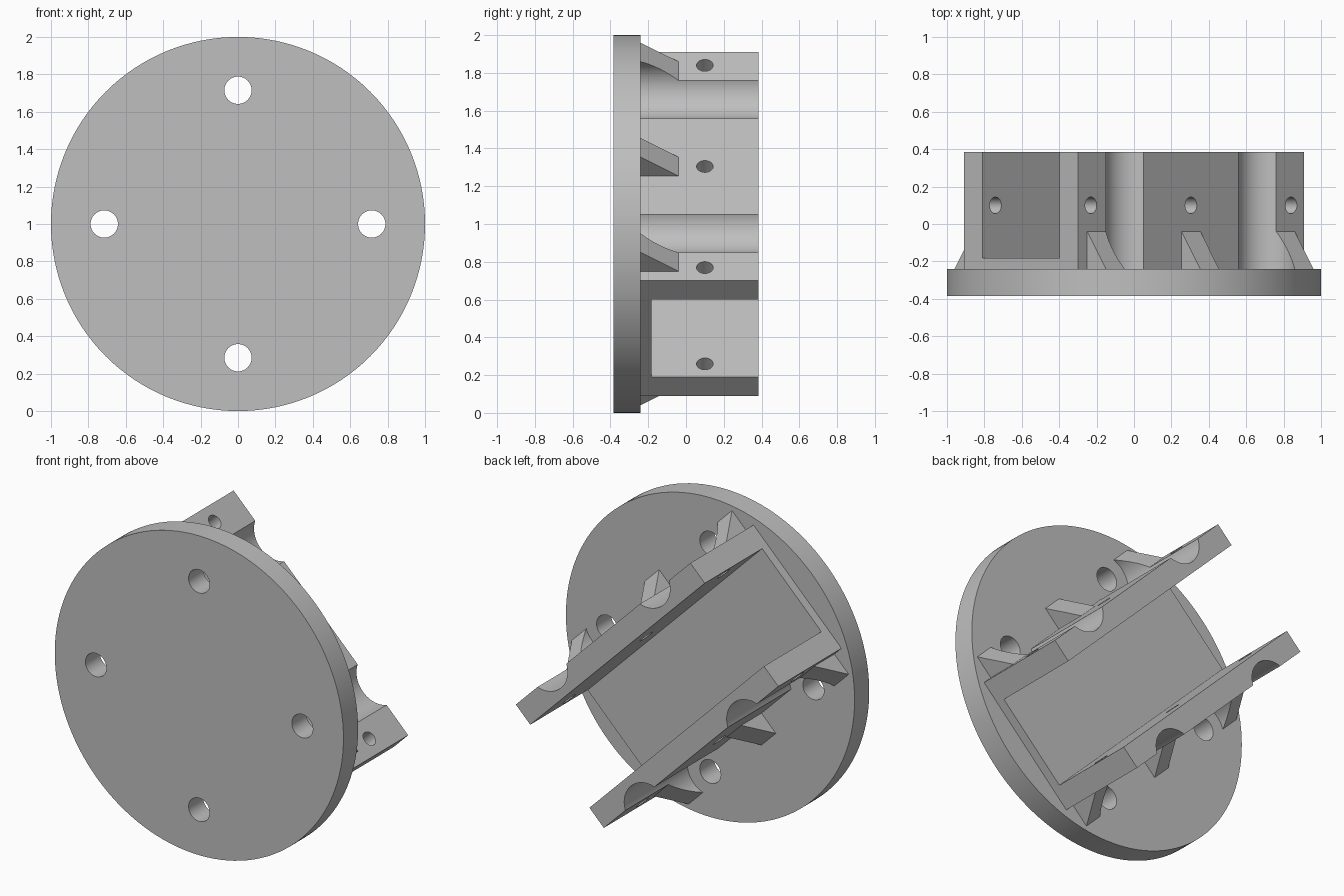
import bpy
import bmesh
from math import pi, radians
from mathutils import Matrix, Vector

if "Cube" in bpy.data.objects:
    bpy.data.objects.remove(bpy.data.objects["Cube"])

grey = bpy.data.materials.new("mid_grey")
grey.use_nodes = True
colour = (0.52, 0.52, 0.52, 1)
grey.diffuse_color = colour
grey.node_tree.nodes["Principled BSDF"].inputs["Base Color"].default_value = colour

CENTRE = Matrix.Translation((0, 0, 1))
TILT = CENTRE @ Matrix.Rotation(pi / 4, 4, 'Y')   # bracket runs diagonally
DISC_BACK, BACK = -0.24, 0.385
OUTER, THICK, HALF_LEN = 0.431, 0.141, 0.855


def make(name, bm, matrix):
    bmesh.ops.recalc_face_normals(bm, faces=bm.faces)
    mesh = bpy.data.meshes.new(name)
    bm.to_mesh(mesh)
    bm.free()
    mesh.materials.append(grey)
    obj = bpy.data.objects.new(name, mesh)
    obj.matrix_world = matrix
    bpy.context.scene.collection.objects.link(obj)
    return obj


def add_box(bm, lo, hi):
    lo, hi = Vector(lo), Vector(hi)
    m = Matrix.Translation((lo + hi) / 2) @ Matrix.Diagonal((*(hi - lo), 1))
    bmesh.ops.create_cube(bm, size=1, matrix=m)


def add_cylinder(bm, centre, radius, depth, axis='Y', segments=48):
    turn = Matrix.Rotation(pi / 2, 4, 'X') if axis == 'Y' else Matrix()
    bmesh.ops.create_cone(bm, cap_ends=True, segments=segments, radius1=radius,
                          radius2=radius, depth=depth,
                          matrix=Matrix.Translation(centre) @ turn)


def cut(obj, cutter):
    mod = obj.modifiers.new("cut", 'BOOLEAN')
    mod.operation, mod.solver, mod.object = 'DIFFERENCE', 'EXACT', cutter
    bpy.context.view_layer.update()
    deps = bpy.context.evaluated_depsgraph_get()
    mesh = bpy.data.meshes.new_from_object(obj.evaluated_get(deps))
    obj.modifiers.clear()
    obj.data = mesh


def smooth(obj):
    bpy.ops.object.select_all(action='DESELECT')
    obj.select_set(True)
    bpy.context.view_layer.objects.active = obj
    bpy.ops.object.shade_smooth_by_angle(angle=radians(30))


# Round base disc with four bolt holes
bm = bmesh.new()
add_cylinder(bm, (0, (DISC_BACK - 0.385) / 2, 0), 1, DISC_BACK + 0.385, segments=128)
disc = make("base_disc", bm, CENTRE)
bm = bmesh.new()
for x, z in ((1, 0), (-1, 0), (0, 1), (0, -1)):
    add_cylinder(bm, (x * 0.715, -0.3, z * 0.715), 0.073, 0.5)
bolt_cutter = make("bolt_hole_cutter", bm, CENTRE)
cut(disc, bolt_cutter)
smooth(disc)

# Cutters for the grooves and cross holes of both walls
bm = bmesh.new()
for side in (-1, 1):
    for x in (-0.502, 0.502):
        add_cylinder(bm, (x, 0.2, side * (OUTER + 0.07)), 0.158, 2, segments=64)
groove_cutter = make("groove_cutter", bm, TILT)
bm = bmesh.new()
for x in (-0.757, 0, 0.757):
    add_cylinder(bm, (x, 0.1, 0), 0.044, 2, axis='Z', segments=32)
hole_cutter = make("cross_hole_cutter", bm, TILT)

# Two parallel walls, each with three triangular ribs
for side, label in ((1, "upper"), (-1, "lower")):
    bm = bmesh.new()
    a, b = sorted((side * OUTER, side * (OUTER - THICK)))
    add_box(bm, (-HALF_LEN, DISC_BACK, a), (HALF_LEN, BACK, b))
    wall = make(label + "_wall", bm, TILT)
    cut(wall, groove_cutter)
    cut(wall, hole_cutter)
    smooth(wall)

    for x, place in ((-0.714, "outer"), (0, "middle"), (0.714, "inner")):
        bm = bmesh.new()
        profile = ((0, DISC_BACK), (0.141, DISC_BACK), (0, -0.04))
        ends = [[bm.verts.new((x + dx, y, side * (OUTER + v))) for v, y in profile]
                for dx in (-0.071, 0.071)]
        bm.faces.new(ends[0])
        bm.faces.new(ends[1])
        for i in range(3):
            j = (i + 1) % 3
            bm.faces.new((ends[0][i], ends[0][j], ends[1][j], ends[1][i]))
        rib = make(f"{label}_{place}_rib", bm, TILT)
        if x:
            cut(rib, groove_cutter)
        smooth(rib)

# Floor between the walls
bm = bmesh.new()
inner = OUTER - THICK
add_box(bm, (-HALF_LEN, DISC_BACK, -inner), (HALF_LEN, -0.183, inner))
make("channel_floor", bm, TILT)

for cutter in (bolt_cutter, groove_cutter, hole_cutter):
    bpy.data.objects.remove(cutter)
